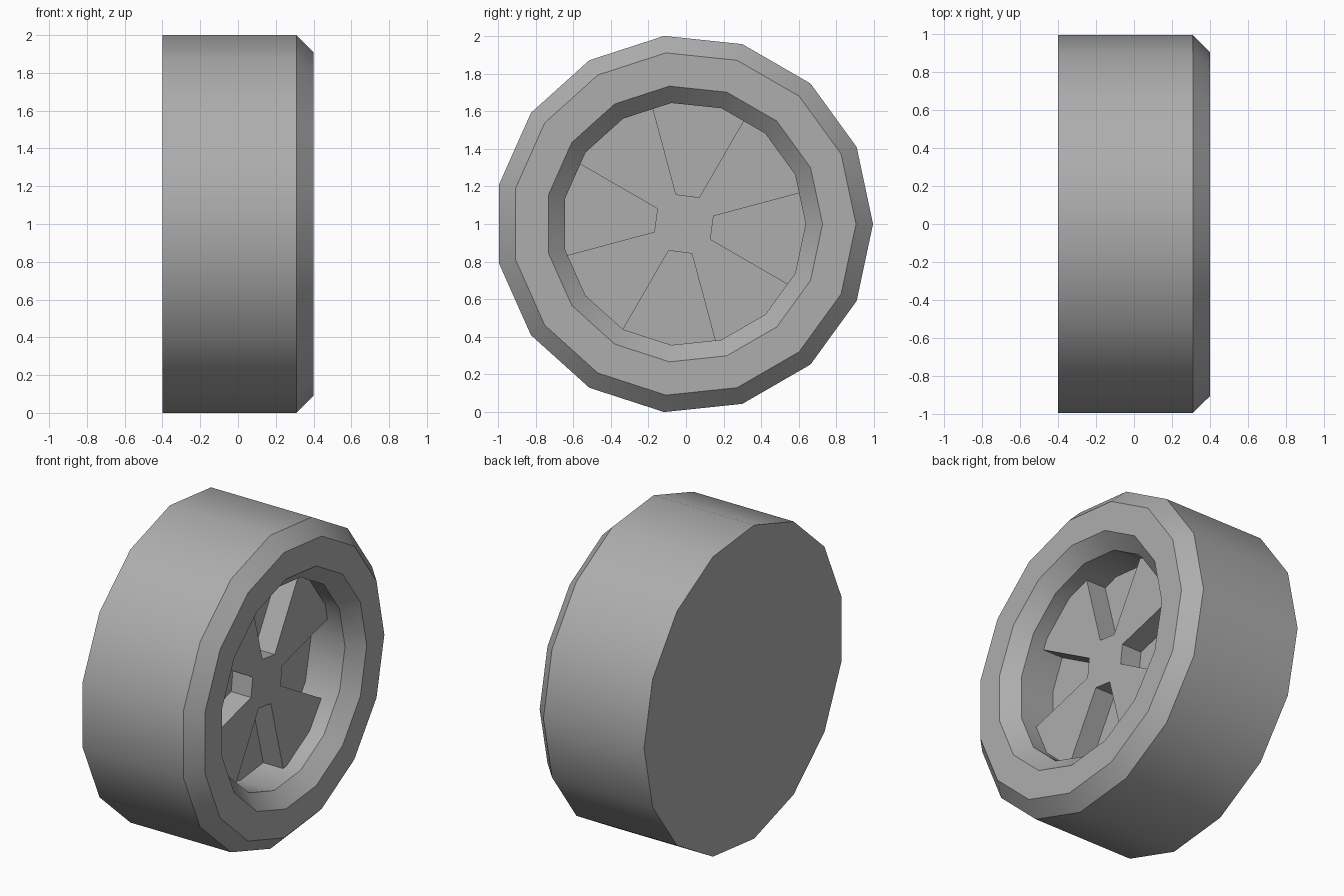
import bpy, bmesh, math

cube = bpy.data.objects.get("Cube")
if cube:
    bpy.data.objects.remove(cube, do_unlink=True)

SIDES = 15
STEP = 360 / SIDES
RADIUS = 1.0055
CENTRE_Y, CENTRE_Z = -0.011, 1.0
RECESS_R = 0.647                   # radius of the recess wall
HUB_X, FLOOR_X = 0.21, 0.07        # spoke face and pocket floor
COLOUR = (0.42, 0.42, 0.42, 1)

grey = bpy.data.materials.new("mid grey")
grey.use_nodes = True
grey.diffuse_color = COLOUR
grey.node_tree.nodes["Principled BSDF"].inputs["Base Color"].default_value = COLOUR


def polar(x, r, deg):
    t = math.radians(deg)
    return (x, CENTRE_Y + r * math.cos(t), CENTRE_Z + r * math.sin(t))


def finish(bm, name):
    mesh = bpy.data.meshes.new(name)
    bm.to_mesh(mesh)
    bm.free()
    mesh.materials.append(grey)
    obj = bpy.data.objects.new(name, mesh)
    bpy.context.collection.objects.link(obj)
    bpy.ops.object.select_all(action='DESELECT')
    obj.select_set(True)
    bpy.context.view_layer.objects.active = obj
    bpy.ops.object.shade_smooth_by_angle(angle=math.radians(30))


# Tyre and rim: (x, radius) profile swept round the axle, capped at both ends
profile = [(-0.40, RADIUS), (0.31, RADIUS), (0.40, 0.915), (0.40, 0.737),
           (0.31, RECESS_R), (FLOOR_X, RECESS_R)]
bm = bmesh.new()
rings = [[bm.verts.new(polar(x, r, i * STEP)) for i in range(SIDES)] for x, r in profile]
for a, b in zip(rings, rings[1:]):
    for i in range(SIDES):
        j = (i + 1) % SIDES
        bm.faces.new((a[i], a[j], b[j], b[i]))
bm.faces.new(rings[0][::-1])
bm.faces.new(rings[-1])
bmesh.ops.recalc_face_normals(bm, faces=bm.faces)
finish(bm, "tyre_and_rim")


# Four spokes: a cross-shaped plate that meets the faceted recess wall
def wall_radius(deg):
    half = STEP / 2
    return RECESS_R * math.cos(math.radians(half)) / math.cos(math.radians(deg % STEP - half))


HUB_R = 0.163
outline = []                       # (radius, angle, lies on the hub)
for k in range(4):
    start, end = 15 + 90 * k, 60 + 90 * k
    corners = [i * STEP for i in range(SIDES) if start < i * STEP < end]
    outline.append((HUB_R, start, True))
    outline += [(wall_radius(d), d, False) for d in [start, *corners, end]]
    outline.append((HUB_R, end, True))

bm = bmesh.new()
front = [bm.verts.new(polar(HUB_X, r, d)) for r, d, _ in outline]
back = [bm.verts.new(polar(FLOOR_X, r, d)) for r, d, _ in outline]
bm.faces.new(front)
for i in range(len(outline)):
    j = (i + 1) % len(outline)
    if outline[i][2] or outline[j][2]:      # pocket walls only
        bm.faces.new((front[i], back[i], back[j], front[j]))
finish(bm, "spokes")
